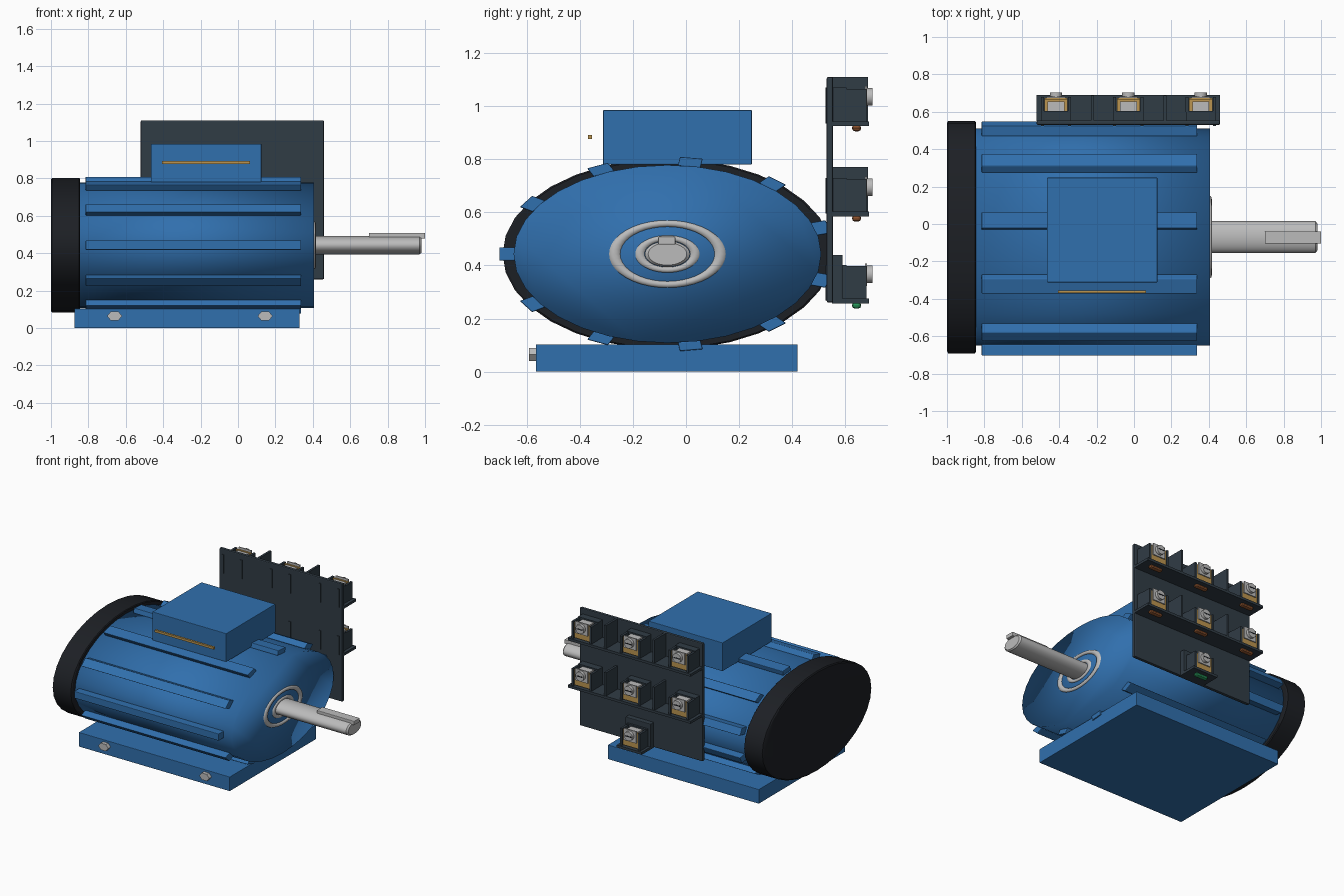
import bpy, math
from mathutils import Matrix, Vector

if "Cube" in bpy.data.objects:
    bpy.data.objects.remove(bpy.data.objects["Cube"])

CY, CZ, SY = -0.07, 0.443, 1.73   # motor axis and its sideways stretch


def mat(name, r, g, b):
    m = bpy.data.materials.new(name)
    m.diffuse_color = (r, g, b, 1)
    m.use_nodes = True
    m.node_tree.nodes["Principled BSDF"].inputs["Base Color"].default_value = m.diffuse_color
    return m


BLUE = mat("blue_paint", 0.03, 0.16, 0.42)
BLACK = mat("black_plastic", 0.012, 0.014, 0.018)
SLATE = mat("slate_plastic", 0.03, 0.045, 0.06)
BRASS = mat("brass", 0.5, 0.3, 0.08)
STEEL = mat("steel", 0.5, 0.5, 0.5)
RUST = mat("brown_marker", 0.25, 0.08, 0.025)
GREEN = mat("green_marker", 0.02, 0.3, 0.1)


def finish(o, name, m, bevel=0):
    o.name = name
    o.data.materials.append(m)
    if bevel:
        b = o.modifiers.new("bevel", 'BEVEL')
        b.width, b.segments = bevel, 2
    return o


def box(name, x0, x1, y0, y1, z0, z1, m, bevel=0):
    bpy.ops.mesh.primitive_cube_add(size=1)
    o = bpy.context.object
    o.data.transform(Matrix.Translation(((x0 + x1) / 2, (y0 + y1) / 2, (z0 + z1) / 2))
                     @ Matrix.Diagonal((x1 - x0, y1 - y0, z1 - z0, 1)))
    return finish(o, name, m, bevel)


def lathe(name, profile, m, n=32, closed=False, angle=30):
    """Revolve (x, radius) points about the motor axis, stretched in y."""
    verts, faces, k = [], [], len(profile)
    for i in range(n):
        a = 2 * math.pi * i / n
        verts += [(x, CY + SY * r * math.cos(a), CZ + r * math.sin(a)) for x, r in profile]
    for i in range(n):
        j = (i + 1) % n
        for p in range(k if closed else k - 1):
            q = (p + 1) % k
            faces.append((i * k + p, j * k + p, j * k + q, i * k + q))
    if not closed:
        faces.append([i * k for i in range(n)][::-1])
        faces.append([i * k + k - 1 for i in range(n)])
    me = bpy.data.meshes.new(name)
    me.from_pydata(verts, [], faces)
    o = bpy.data.objects.new(name, me)
    bpy.context.collection.objects.link(o)
    bpy.ops.object.select_all(action='DESELECT')
    o.select_set(True)
    bpy.context.view_layer.objects.active = o
    bpy.ops.object.mode_set(mode='EDIT')
    bpy.ops.mesh.select_all(action='SELECT')
    bpy.ops.mesh.normals_make_consistent(inside=False)
    bpy.ops.object.mode_set(mode='OBJECT')
    bpy.ops.object.shade_smooth_by_angle(angle=math.radians(angle))
    return finish(o, name, m)


def ycyl(name, x, z, y0, y1, rx, rz, m, n=20):
    """Cylinder lying along y."""
    bpy.ops.mesh.primitive_cylinder_add(vertices=n, radius=1, depth=1)
    o = bpy.context.object
    o.data.transform(Matrix.Translation((x, (y0 + y1) / 2, z))
                     @ Matrix.Diagonal((rx, y1 - y0, rz, 1))
                     @ Matrix.Rotation(math.pi / 2, 4, 'X')
                     @ Matrix.Rotation(math.pi / 2 if n == 6 else 0, 4, 'Z'))
    bpy.ops.object.shade_smooth_by_angle(angle=math.radians(30))
    return finish(o, name, m)


# motor body (softly shaded over its end edge), fan cover
lathe("motor_body", [(-0.86, 0.335), (0.407, 0.335)], BLUE, angle=120)
lathe("fan_cover", [(-1.0, 0.352), (-0.994, 0.359), (-0.85, 0.359), (-0.845, 0.354)], BLACK)

# cooling fins round the stretched barrel
for i in range(11):
    fin = box(f"cooling_fin_{i + 1}", -0.815, 0.338, 0.332, 0.366, -0.025, 0.025, BLUE, 0.004)
    fin.data.transform(Matrix.Translation((0, CY, CZ)) @ Matrix.Diagonal((1, SY, 1, 1))
                       @ Matrix.Rotation(math.pi + 2 * math.pi * i / 11, 4, 'X'))


# bearing rings on the drive end
def ring(name, big, small, depth):
    pts = [(0.405 + depth * math.sin(t * math.pi / 4), big + small * math.cos(t * math.pi / 4))
           for t in range(8)]
    lathe(name, pts, STEEL, 40, True, 60)


ring("outer_bearing_ring", 0.115, 0.013, 0.012)
ring("inner_bearing_ring", 0.060, 0.011, 0.010)

# shaft and key
lathe("shaft", [(0.39, 0.049), (0.97, 0.049), (0.98, 0.042)], STEEL, 32)
box("shaft_key", 0.70, 1.0, -0.105, -0.04, 0.478, 0.508, STEEL, 0.004)

# base, bolts, junction box
box("base_plate", -0.875, 0.33, -0.565, 0.42, 0, 0.103, BLUE, 0.003)
for x in (-0.66, 0.145):
    ycyl("base_bolt", x, 0.064, -0.592, -0.55, 0.04, 0.028, STEEL, 6)
box("junction_box", -0.465, 0.125, -0.312, 0.248, 0.78, 0.985, BLUE, 0.003)
box("box_gasket_strip", -0.405, 0.065, -0.37, -0.355, 0.876, 0.892, BRASS)

# terminal board
box("terminal_board", -0.52, 0.46, 0.53, 0.554, 0.26, 1.11, SLATE, 0.006)


def terminal(cx, z, marker):
    """One screw terminal standing on a shelf at height z."""
    box("terminal_back", cx - 0.08, cx + 0.08, 0.55, 0.605, z + 0.01, z + 0.145, SLATE)
    for s in (-1, 1):
        x = cx + s * 0.073
        box("terminal_cheek", x - 0.008, x + 0.008, 0.60, 0.68, z + 0.01, z + 0.14, SLATE)
        box("terminal_rear_rib", x - 0.008, x + 0.008, 0.525, 0.532, z + 0.01, z + 0.145, SLATE)
    box("brass_contact", cx - 0.062, cx + 0.062, 0.662, 0.674, z + 0.025, z + 0.135, BRASS)
    box("brass_seat", cx - 0.062, cx + 0.062, 0.60, 0.668, z + 0.03, z + 0.045, BRASS)
    box("clamp_plate", cx - 0.05, cx + 0.05, 0.674, 0.682, z + 0.065, z + 0.15, STEEL)
    box("clamp_block", cx - 0.045, cx + 0.045, 0.60, 0.655, z + 0.06, z + 0.135, STEEL)
    ycyl("screw_head", cx, z + 0.11, 0.682, 0.702, 0.033, 0.033, STEEL)
    box("screw_slot", cx - 0.025, cx + 0.025, 0.700, 0.703, z + 0.106, z + 0.114, BLACK)
    box("wire_marker", cx - 0.05, cx + 0.05, 0.625, 0.66, z - 0.02, z + 0.005, marker, 0.012)


XS = (-0.417, -0.03, 0.357)
for z in (0.925, 0.585):
    box("terminal_shelf", -0.52, 0.46, 0.55, 0.69, z, z + 0.018, SLATE)
    for x in (-0.222, 0.165):
        box("terminal_divider", x - 0.008, x + 0.008, 0.55, 0.686, z, z + 0.185, SLATE)
    for x in XS:
        terminal(x, z, RUST)

# single earth terminal with its own small shelf
box("earth_shelf", -0.13, 0.07, 0.55, 0.69, 0.257, 0.275, SLATE)
box("earth_backing", -0.13, 0.07, 0.55, 0.59, 0.26, 0.44, SLATE, 0.004)
terminal(XS[1], 0.257, GREEN)
